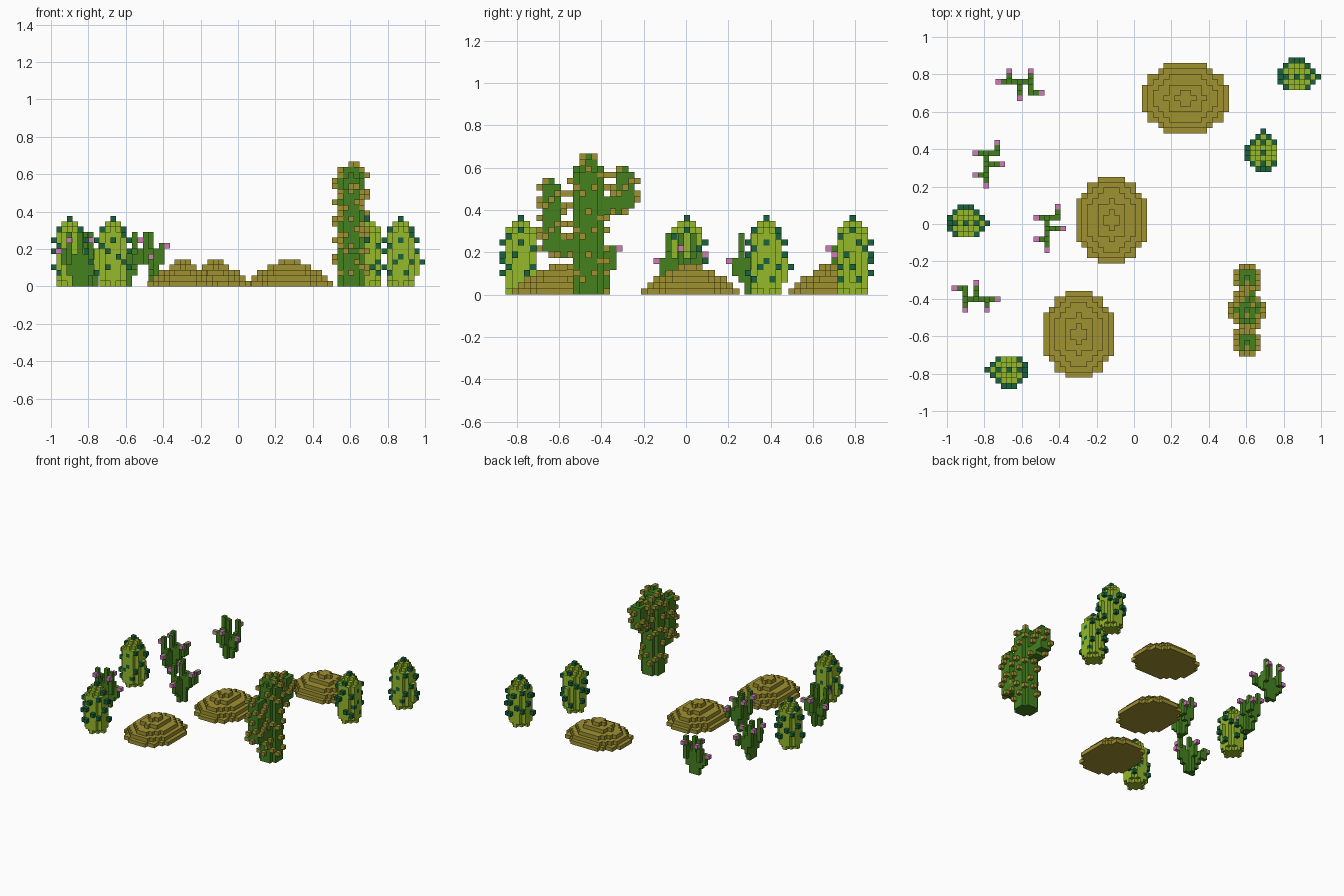
import bpy, bmesh, math

if "Cube" in bpy.data.objects:
    bpy.data.objects.remove(bpy.data.objects["Cube"])

V = 2 / 69  # size of one block
SIDES = [((1, 0, 0), [(1, 0, 0), (1, 1, 0), (1, 1, 1), (1, 0, 1)]),
         ((-1, 0, 0), [(0, 0, 0), (0, 0, 1), (0, 1, 1), (0, 1, 0)]),
         ((0, 1, 0), [(0, 1, 0), (0, 1, 1), (1, 1, 1), (1, 1, 0)]),
         ((0, -1, 0), [(0, 0, 0), (1, 0, 0), (1, 0, 1), (0, 0, 1)]),
         ((0, 0, 1), [(0, 0, 1), (1, 0, 1), (1, 1, 1), (0, 1, 1)]),
         ((0, 0, -1), [(0, 0, 0), (0, 1, 0), (1, 1, 0), (1, 0, 0)])]


def material(name, rgb):
    m = bpy.data.materials.new(name)
    m.diffuse_color = tuple((c / 255) ** 2.2 for c in rgb) + (1,)
    m.use_nodes = True
    m.node_tree.nodes["Principled BSDF"].inputs["Base Color"].default_value = m.diffuse_color
    return m


SAND = material("olive sand", (158, 144, 52))
LIGHT = material("light green", (148, 184, 46))
TEAL = material("dark teal green", (30, 98, 62))
GREEN = material("cactus green", (70, 128, 36))
PINK = material("flower pink", (208, 122, 184))


def block_mesh(name, cells, mats):
    """Mesh of the exposed block faces; cells maps (x, y, z) to a material index."""
    bm = bmesh.new()
    corners = {}
    for (x, y, z), mi in cells.items():
        for (dx, dy, dz), quad in SIDES:
            if (x + dx, y + dy, z + dz) in cells:
                continue
            vs = []
            for a, b, c in quad:
                p = (x + a - .5, y + b - .5, z + c)
                if p not in corners:
                    corners[p] = bm.verts.new([k * V for k in p])
                vs.append(corners[p])
            f = bm.faces.get(vs) or bm.faces.new(vs)
            f.material_index = mi
    me = bpy.data.meshes.new(name)
    bm.to_mesh(me)
    bm.free()
    for m in mats:
        me.materials.append(m)
    return me


def place(name, mesh, spots):
    for i, (x, y, turn) in enumerate(spots):
        ob = bpy.data.objects.new(f"{name}_{i + 1}", mesh)
        ob.location = (x, y, 0)
        ob.rotation_euler.z = math.radians(turn)
        bpy.context.collection.objects.link(ob)


def disc(cells, cx, cy, z, r2, mi=0):
    for x in range(-2, 3):
        for y in range(-2, 3):
            if x * x + y * y <= r2:
                cells[(cx + x, cy + y, z)] = mi


# Sand mounds: stacked ellipses
cells = {}
for z, s in enumerate([1, .87, .69, .45, .2]):
    for i in range(16):
        for j in range(13):
            x, y = i - 7.5, j - 6
            if (x / 8) ** 2 + (y / 6.5) ** 2 <= 1.05 * s * s:
                cells[(x, y, z)] = 0
place("sand_mound", block_mesh("sand_mound", cells, [SAND]),
      [(.275, .672, 0), (-.12, .02, 90), (-.295, -.59, 90)])

# Light barrel cacti: round column, bulge, dark spines
cells = {}
for z in range(12):
    disc(cells, 0, 0, z, 1 if z == 11 else 4 if z in (0, 10) else 5)
for z in range(2, 7):
    cells[(3, 0, z)] = 0
spines = [(0, 0, 12), (4, 0, 4), (3, 1, 8), (3, -1, 6), (3, 1, 2), (2, -2, 9),
          (2, -2, 4), (-2, -2, 7), (-2, -2, 2), (0, -2, 8), (0, -2, 5), (1, -2, 2),
          (-1, -2, 4), (-3, 0, 8), (-3, -1, 3), (-3, 1, 6), (-2, 2, 9), (-2, 2, 4),
          (0, 3, 8), (-1, 3, 5), (1, 3, 3), (2, 2, 7), (1, 3, 6), (-2, 0, 10), (2, 0, 10)]
for s in spines:
    cells[s] = 1
place("barrel_cactus", block_mesh("barrel_cactus", cells, [LIGHT, TEAL]),
      [(.87, .788, 0), (.692, .38, 90), (-.899, .004, 0), (-.668, -.78, 180)])

# Flowering cacti: branching slabs given as x, y, bottom, top
cells = {}
slabs = [(0, 0, 0, 9), (1, 0, 0, 6), (-1, 0, 0, 6), (0, -1, 0, 7), (0, -2, 4, 8),
         (-2, 0, 2, 7), (-2, 1, 4, 9), (-3, 0, 3, 6), (2, 0, 2, 7), (2, 1, 4, 9),
         (2, -1, 3, 6), (2, -2, 4, 6), (3, -2, 4, 7)]
for x, y, lo, hi in slabs:
    for z in range(lo, hi):
        cells[(x, y, z)] = 0
for tip in [(-2, 2, 8), (2, 2, 8), (-2, 1, 9), (2, 1, 9), (-4, 0, 5), (4, -2, 6),
            (0, -3, 7), (0, 0, 9)]:
    cells[tip] = 1
for tip in [(-2, 1, 9), (2, 1, 9), (0, 0, 9)]:
    cells[tip] = 0
place("flowering_cactus", block_mesh("flowering_cactus", cells, [GREEN, PINK]),
      [(-.61, .76, 0), (-.79, .32, 90), (-.465, -.024, 90), (-.844, -.402, 180)])

# Tall cactus: trunk, two raised arms and their elbows
cells = {}
for z in range(23):
    disc(cells, 0, 0, z, 5 if z < 20 else 4 if z == 20 else 2 if z == 21 else 0)
for cy, lo, hi in ((-6, 7, 18), (6, 14, 20)):
    for z in range(lo, hi):
        disc(cells, 0, cy, z, 2)
    cells[(0, cy, hi)] = 0
    for y in (3, 4, 5):
        for x in (-1, 0, 1):
            for z in range(lo - 1, lo + 2):
                cells[(x, math.copysign(y, cy), z)] = 0
# Sandy spines scattered over the sides in a regular lattice
for x, y, z in list(cells):
    for dx, dy in ((1, 0), (-1, 0), (0, 1), (0, -1)):
        c = (x + dx, y + dy, z)
        step = 5 if abs(y) > 4 else 7
        if z > 1 and c not in cells and (c[0] + 2 * c[1] + 3 * z) % step == 0:
            cells[c] = 1
for c in [(0, -1, 22), (1, 1, 22)]:
    cells[c] = 1
place("tall_cactus", block_mesh("tall_cactus", cells, [GREEN, SAND]), [(.605, -.461, 0)])
